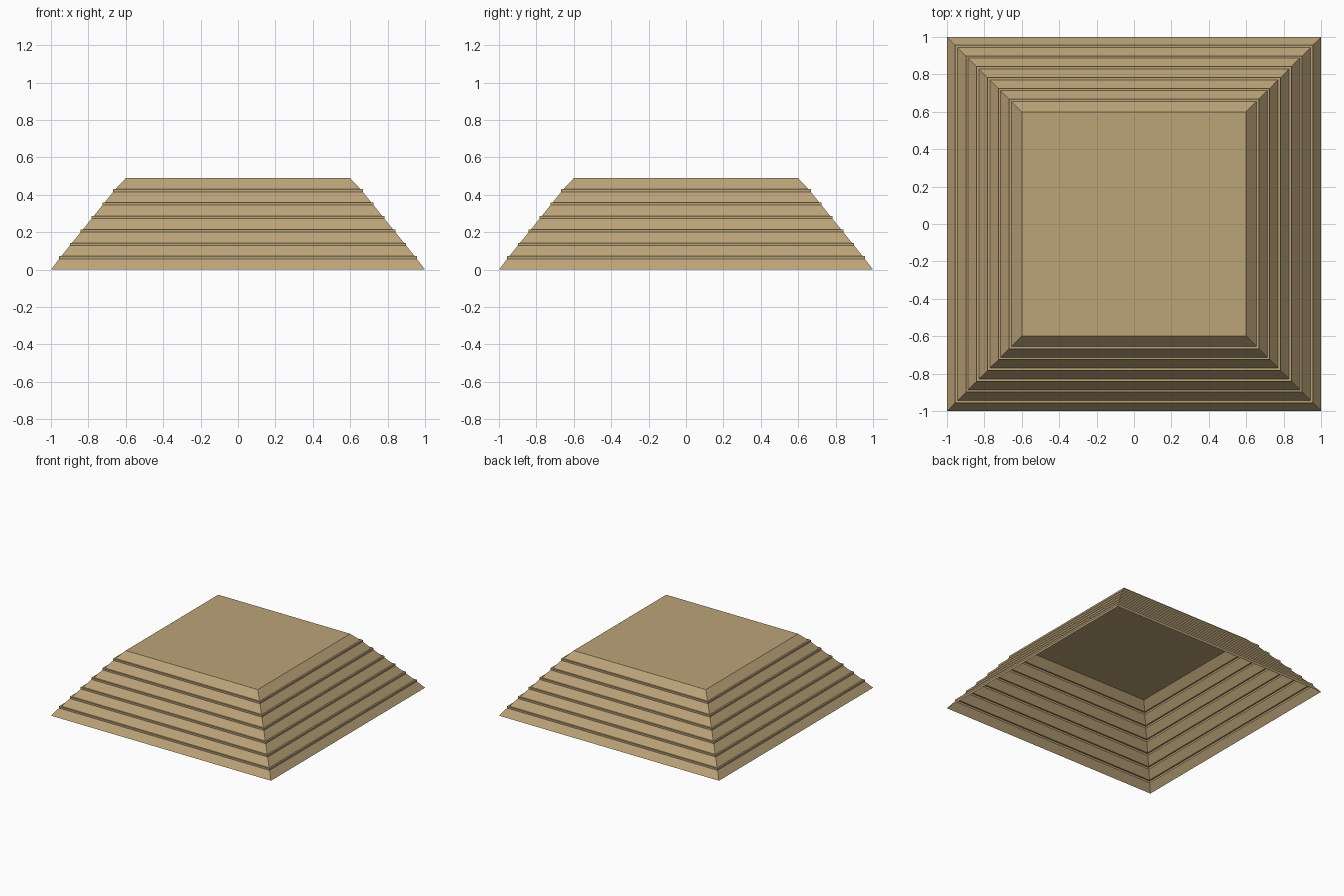
import bpy, bmesh

if "Cube" in bpy.data.objects:
    bpy.data.objects.remove(bpy.data.objects["Cube"])

LAYERS = 7
SLOPE_H, RISER_H = 0.0573, 0.0145   # heights of sloped course and upright lip
PITCH = 0.058                       # inward step from one lip to the next
FIRST_LIP = 0.957
LEDGE = 0.0125


# Half-width / height profile: sloped course, upright lip, narrow ledge
def course_profile():
    pts = [(1.0, 0.0)]
    z = 0.0
    for i in range(LAYERS - 1):
        r = FIRST_LIP - PITCH * i
        z += SLOPE_H
        pts.append((r, z))
        z += RISER_H
        pts += [(r, z), (r - LEDGE, z)]
    pts.append((0.6, z + SLOPE_H + 0.001))
    return pts


# Square shell, open underneath, closed by a flat top
bm = bmesh.new()
rings = [[bm.verts.new((sx * r, sy * r, z))
          for sx, sy in ((-1, -1), (1, -1), (1, 1), (-1, 1))]
         for r, z in course_profile()]
for lo, hi in zip(rings, rings[1:]):
    for k in range(4):
        n = (k + 1) % 4
        bm.faces.new((lo[k], lo[n], hi[n], hi[k]))
bm.faces.new(rings[-1])

mesh = bpy.data.meshes.new("stepped_platform")
bm.to_mesh(mesh)
bm.free()
platform = bpy.data.objects.new("stepped_platform", mesh)
bpy.context.collection.objects.link(platform)

# Sandy stone colour
stone = bpy.data.materials.new("sandstone")
stone.diffuse_color = (0.50, 0.37, 0.19, 1)
stone.use_nodes = True
stone.node_tree.nodes["Principled BSDF"].inputs["Base Color"].default_value = stone.diffuse_color
mesh.materials.append(stone)
